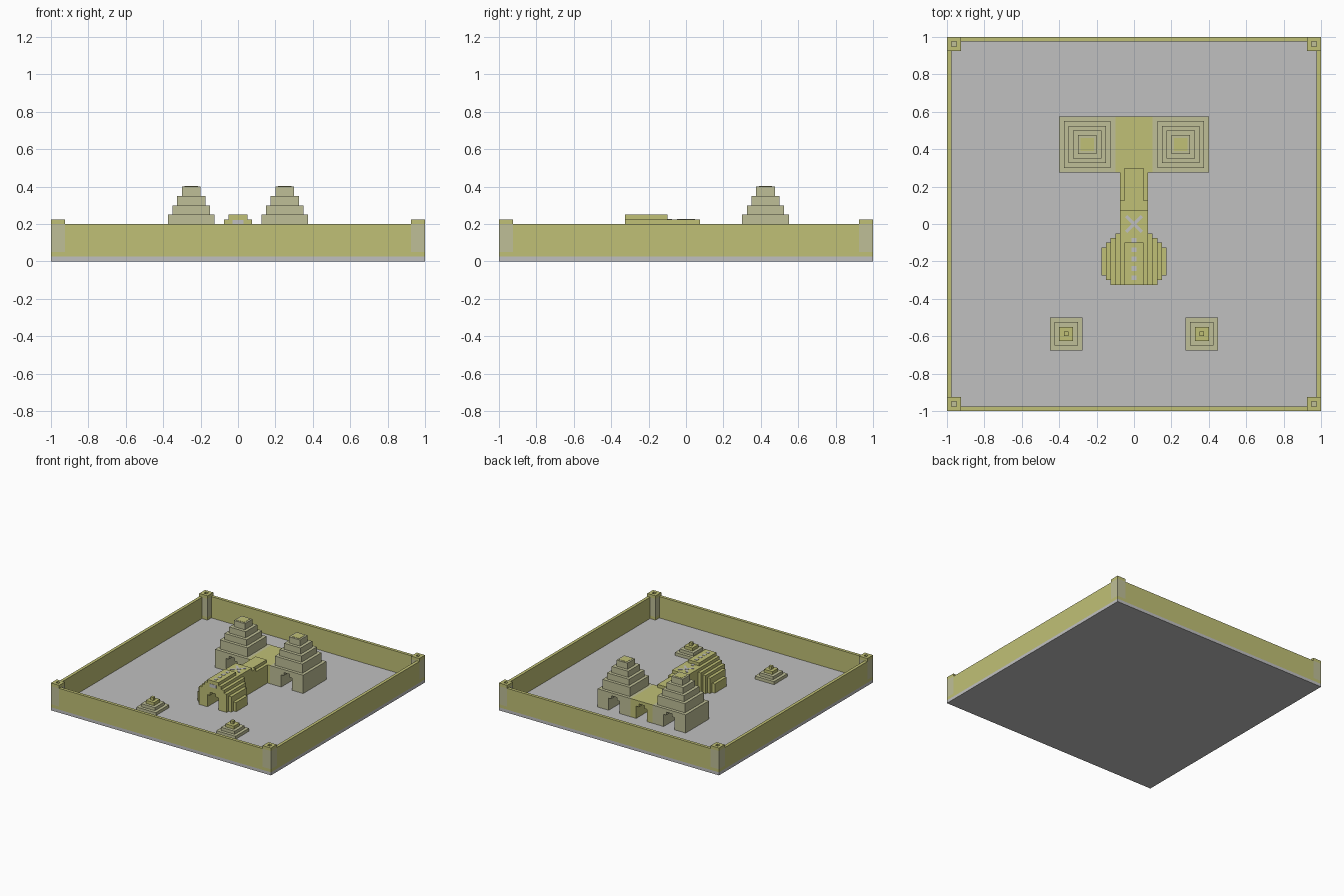
import bpy
import bmesh

old = bpy.data.objects.get("Cube")
if old:
    bpy.data.objects.remove(old, do_unlink=True)


def material(name, rgb):
    m = bpy.data.materials.new(name)
    m.use_nodes = True
    m.diffuse_color = (*rgb, 1)
    m.node_tree.nodes["Principled BSDF"].inputs["Base Color"].default_value = (*rgb, 1)
    return m


GREY = material("floor grey", (0.53, 0.53, 0.53))
OLIVE = material("yellow sandstone", (0.53, 0.53, 0.18))
PALE = material("pale sandstone", (0.52, 0.52, 0.31))


def finish(name, bm, mat):
    bmesh.ops.recalc_face_normals(bm, faces=bm.faces)
    mesh = bpy.data.meshes.new(name)
    bm.to_mesh(mesh)
    bm.free()
    mesh.materials.append(mat)
    obj = bpy.data.objects.new(name, mesh)
    bpy.context.scene.collection.objects.link(obj)
    return obj


def box(name, mat, x, y, z):
    """Box from (min, max) ranges."""
    bm = bmesh.new()
    bmesh.ops.create_cube(bm, size=1)
    for v in bm.verts:
        v.co = [r[0] if c < 0 else r[1] for c, r in zip(v.co, (x, y, z))]
    return finish(name, bm, mat)


def square(name, mat, cx, cy, half, z):
    return box(name, mat, (cx - half, cx + half), (cy - half, cy + half), z)


def arch_block(name, mat, cx, half, top, y0, y1):
    """Block with a stepped arched passage running along y."""
    right = [(0.025, 0.15), (0.025, 0.125), (0.05, 0.125), (0.05, 0.025),
             (half, 0.025), (half, top)]
    pts = right + [(-x, z) for x, z in reversed(right)]
    bm = bmesh.new()
    face = bm.faces.new([bm.verts.new((cx + x, y0, z)) for x, z in pts])
    ext = bmesh.ops.extrude_face_region(bm, geom=[face])["geom"]
    for v in ext:
        if isinstance(v, bmesh.types.BMVert):
            v.co.y = y1
    # keep both end caps closed
    if len(bm.faces) < len(pts) + 2:
        bm.verts.ensure_lookup_table()
        bmesh.ops.holes_fill(bm, edges=bm.edges, sides=0)
    return finish(name, bm, mat)


F = 0.025  # floor level

# Courtyard floor
box("courtyard_floor", GREY, (-1, 1), (-1, 1), (0, F))

# Enclosing walls and corner posts
for s, side, end in ((-1, "right", "front"), (1, "left", "back")):
    a, b = sorted((s * 0.975, s))
    box(f"{end}_wall", OLIVE, (-0.925, 0.925), (a, b), (F, 0.2))
    box(f"{side}_wall", OLIVE, (a, b), (-0.925, 0.925), (F, 0.2))
for sx, side in ((-1, "right"), (1, "left")):
    for sy, end in ((-1, "front"), (1, "back")):
        cx, cy = sx * 0.9625, sy * 0.9625
        tag = f"{end}_{side}_post"
        square(tag + "_foot", OLIVE, cx, cy, 0.0375, (F, 0.05))
        square(tag, PALE, cx, cy, 0.0375, (0.05, 0.2))
        # raised rim around a small sunken centre
        for k in (-1, 1):
            box(tag + "_rim_long", OLIVE, (cx - 0.0375, cx + 0.0375),
                sorted((cy + k * 0.0125, cy + k * 0.0375)), (0.2, 0.225))
            box(tag + "_rim_short", OLIVE, sorted((cx + k * 0.0125, cx + k * 0.0375)),
                (cy - 0.0125, cy + 0.0125), (0.2, 0.225))

# Twin-towered gatehouse
arch_block("gatehouse_middle", OLIVE, 0, 0.1, 0.175, 0.275, 0.575)
for s, side in ((-1, "right"), (1, "left")):
    cx, cy = s * 0.25, 0.425
    arch_block(f"{side}_gatehouse_wing", PALE, cx, 0.15, 0.175, 0.275, 0.575)
    bottom = 0.175
    for i in range(4):
        top = 0.25 + 0.05 * i
        square(f"{side}_tower_tier_{i + 1}", PALE, cx, cy, 0.125 - 0.025 * i, (bottom, top))
        bottom = top
    square(f"{side}_tower_cap", OLIVE, cx, cy, 0.035, (0.4, 0.402))

# Passage joining the gatehouse to the shrine
arch_block("passage", OLIVE, 0, 0.075, 0.175, 0.075, 0.275)
box("passage_ridge", OLIVE, (-0.05, 0.05), (0.125, 0.3), (0.175, 0.2))
box("passage_step", OLIVE, (-0.075, 0.075), (0.075, 0.125), (0.175, 0.2))

# Vaulted shrine: arched core with stepped sides
arch_block("shrine_core", OLIVE, 0, 0.075, 0.225, -0.325, 0.075)
box("shrine_ridge", OLIVE, (-0.05, 0.05), (-0.325, -0.1), (0.225, 0.25))
steps = ((0.1, 0.2, -0.325, -0.05), (0.125, 0.175, -0.325, -0.075),
         (0.15, 0.15, -0.3, -0.1), (0.175, 0.1, -0.275, -0.125))
for s, side in ((-1, "right"), (1, "left")):
    for i, (x, top, y0, y1) in enumerate(steps):
        box(f"{side}_shrine_step_{i + 1}", OLIVE,
            sorted((s * (x - 0.025), s * x)), (y0, y1), (F, top))

# Grey inlays on the shrine: front panel, ridge studs and diagonal cross
box("shrine_front_panel", GREY, (-0.03, 0.03), (-0.327, -0.325), (0.195, 0.222))
for i in range(5):
    top = 0.225 if i == 0 else 0.25
    square(f"ridge_stud_{i + 1}", GREY, 0, -0.0875 - 0.05 * i, 0.0125, (top, top + 0.002))
for k in (-1, 1):
    bar = box("cross_bar", GREY, (-0.06, 0.06), (-0.009, 0.009), (0, 0.002 + 0.0005 * k))
    bar.location.z = 0.225
    bar.rotation_euler.z = k * 0.7854

# Small stepped pyramids
for s, side in ((-1, "right"), (1, "left")):
    for i in range(4):
        square(f"{side}_pyramid_tier_{i + 1}", PALE if i < 2 else OLIVE,
               s * 0.3625, -0.5875, 0.0875 - 0.025 * i, (F + 0.025 * i, F + 0.025 * (i + 1)))
